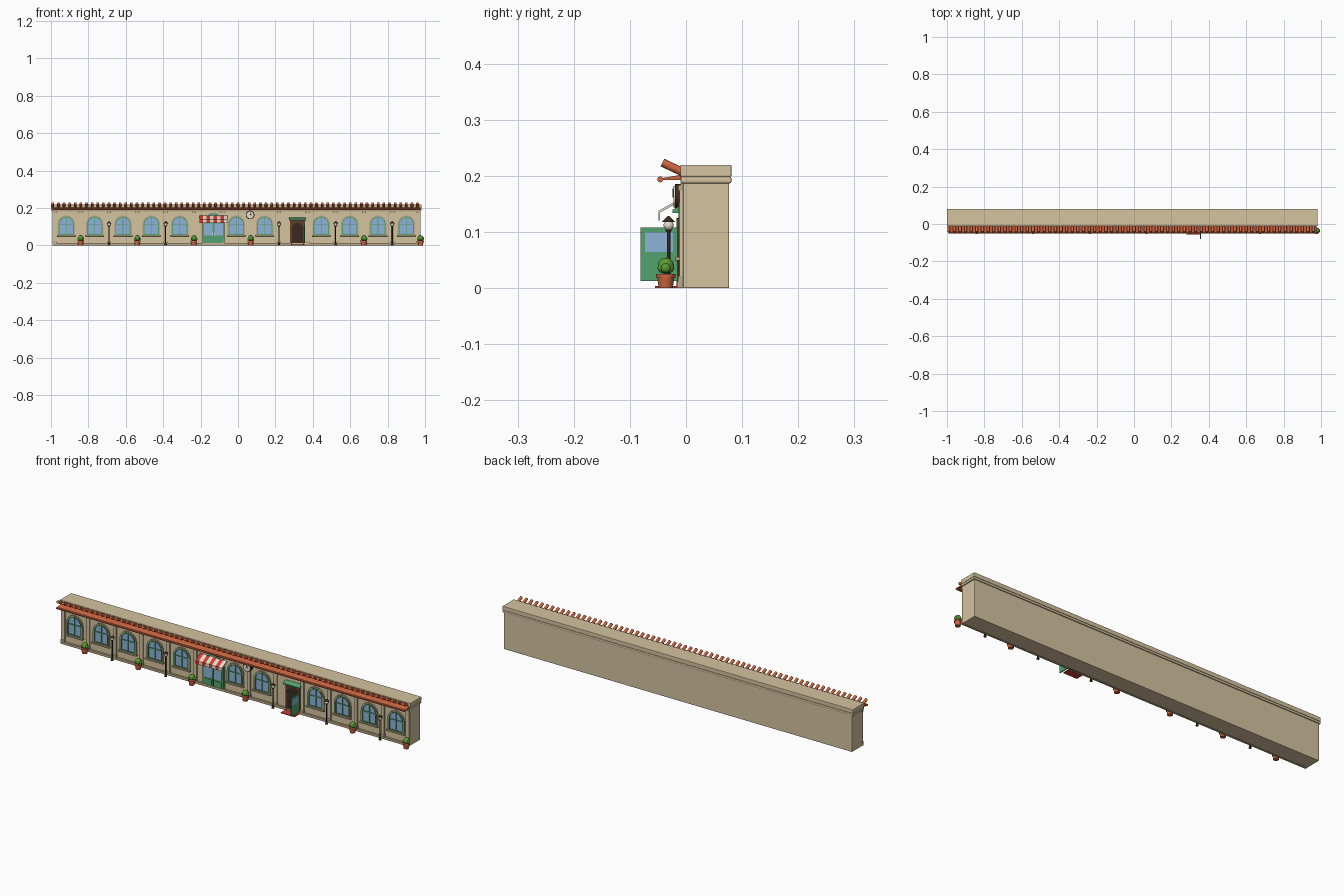
import bpy, bmesh, math
from mathutils import Vector, Matrix

cube = bpy.data.objects.get("Cube")
if cube:
    bpy.data.objects.remove(cube, do_unlink=True)


def material(name, *srgb):
    m = bpy.data.materials.new(name)
    color = [c ** 2.2 for c in srgb] + [1]
    m.diffuse_color = color
    m.use_nodes = True
    m.node_tree.nodes["Principled BSDF"].inputs["Base Color"].default_value = color
    return m


STONE = material("warm stone", .83, .76, .62)
TRIM = material("stone trim", .74, .66, .52)
CLAY = material("terracotta", .80, .40, .26)
PAINT = material("green paint", .33, .63, .43)
GLASS = material("blue glass", .55, .70, .84)
METAL = material("dark metal", .24, .18, .15)
WOOD = material("brown wood", .38, .25, .19)
RED = material("red cloth", .82, .25, .21)
CREAM = material("cream", .93, .89, .80)
LEAF = material("leaf green", .36, .60, .22)


def finish(name, bm, mat, bevel=0):
    bmesh.ops.recalc_face_normals(bm, faces=bm.faces)
    mesh = bpy.data.meshes.new(name)
    bm.to_mesh(mesh)
    bm.free()
    mesh.materials.append(mat)
    ob = bpy.data.objects.new(name, mesh)
    bpy.context.collection.objects.link(ob)
    if bevel:
        mod = ob.modifiers.new("soft edge", 'BEVEL')
        mod.width = bevel
        mod.segments = 2
    return ob


def box(name, x, y, z, mat, bevel=0):
    """Box from three (low, high) ranges."""
    bm = bmesh.new()
    bmesh.ops.create_cube(bm, size=1)
    for v in bm.verts:
        v.co = [r[0] if c < 0 else r[1] for c, r in zip(v.co, (x, y, z))]
    return finish(name, bm, mat, bevel)


def rod(name, start, end, r1, r2, mat, sides=12):
    """Cylinder or cone between two points."""
    a, b = Vector(start), Vector(end)
    turn = (b - a).to_track_quat('Z', 'Y').to_matrix().to_4x4()
    bm = bmesh.new()
    bmesh.ops.create_cone(bm, cap_ends=True, segments=sides, radius1=r1, radius2=r2,
                          depth=(b - a).length,
                          matrix=Matrix.Translation((a + b) / 2) @ turn)
    for f in bm.faces:
        f.smooth = len(f.verts) == 4 and sides > 8
    return finish(name, bm, mat)


def ball(name, center, r, mat):
    bm = bmesh.new()
    bmesh.ops.create_uvsphere(bm, u_segments=14, v_segments=9, radius=r,
                              matrix=Matrix.Translation(center))
    for f in bm.faces:
        f.smooth = True
    return finish(name, bm, mat)


def sweep(name, faces, move, mat):
    """Extrude flat faces, given as point lists, into a solid."""
    bm = bmesh.new()
    for pts in faces:
        bm.faces.new([bm.verts.new(p) for p in pts])
    bmesh.ops.remove_doubles(bm, verts=bm.verts, dist=1e-6)
    out = bmesh.ops.extrude_face_region(bm, geom=bm.faces[:], use_keep_orig=True)
    verts = [g for g in out["geom"] if isinstance(g, bmesh.types.BMVert)]
    bmesh.ops.translate(bm, verts=verts, vec=move)
    return finish(name, bm, mat)


def prism(name, profile, x0, x1, mat):
    return sweep(name, [[(x0, y, z) for y, z in profile]], (x1 - x0, 0, 0), mat)


def arch(name, x, z0, spring, r, front, mat, inner=0):
    """Round-headed panel, or an open arch band when inner is given."""
    def outline(rad):
        arc = [math.pi * i / 14 for i in range(15)]
        pts = [(x + rad * math.cos(a), front, spring + rad * math.sin(a)) for a in arc]
        return [(x + rad, front, z0)] + pts + [(x - rad, front, z0)]
    o = outline(r)
    faces = [o]
    if inner:
        n = outline(inner)
        faces = [(o[i], o[i + 1], n[i + 1], n[i]) for i in range(len(o) - 1)]
    return sweep(name, faces, (0, WALL + .001 - front, 0), mat)


# Main block, cornice and parapet
WALL, LEFT, RIGHT, PITCH = -.005, -.993, .976, .1515
box("building_body", (LEFT, RIGHT), (WALL, .077), (0, .188), STONE, .002)
box("cornice", (-1, .981), (-.010, .081), (.187, .199), STONE, .003)
box("parapet", (-1, .981), (-.010, .081), (.199, .220), STONE, .002)
box("plinth", (LEFT, RIGHT), (-.016, WALL), (0, .012), TRIM, .001)
box("wall_band", (LEFT, RIGHT), (-.010, WALL), (.180, .188), TRIM)

# Eaves and upturned roof tiles
prism("eaves_slab", [(-.044, .193), (-.044, .196), (-.005, .203), (-.005, .193)], LEFT, RIGHT, CLAY)
rod("eaves_roll", (LEFT, -.046, .194), (RIGHT, -.046, .194), .0055, .0055, CLAY, 8)
TILES = 66
for i in range(TILES):
    x = -.99 + i * .03
    rod("roof_tile", (x, -.042, .224), (x, .013, .198), .0075, .0075, CLAY, 10)

# Pilasters between the bays
for j in range(14):
    x = min(max(LEFT + j * PITCH, LEFT + .011), RIGHT - .011)
    box("pilaster", (x - .009, x + .009), (-.012, WALL), (.012, .180), STONE)
    box("pilaster_base", (x - .011, x + .011), (-.014, WALL), (.012, .022), TRIM)
    box("pilaster_capital", (x - .011, x + .011), (-.014, WALL), (.174, .184), TRIM)


def window(x):
    z0, spring = .056, .113
    arch("window_surround", x, z0, spring, .047, -.011, TRIM, .041)
    arch("window_frame", x, z0, spring, .041, -.013, PAINT, .036)
    arch("window_glass", x, z0, spring, .037, -.007, GLASS)
    box("window_mullion", (x - .002, x + .002), (-.011, WALL), (z0, spring + .037), PAINT)
    for z in (z0 + .002, spring - .002):
        box("window_rail", (x - .037, x + .037), (-.011, WALL), (z - .002, z + .002), PAINT)
    box("window_sill", (x - .051, x + .051), (-.019, WALL), (.049, .056), TRIM, .001)


for i in range(13):
    if i not in (5, 8):
        window(-.918 + i * PITCH)

# Shopfront with double doors and fanlight
SHOP = -.131
arch("fanlight_frame", SHOP, .11, .128, .046, -.013, PAINT, .039)
arch("fanlight_glass", SHOP, .11, .128, .040, -.008, GLASS)
box("shopfront", (SHOP - .060, SHOP + .060), (-.014, WALL), (.004, .126), PAINT)
for side in (-1, 1):
    a, b = sorted((SHOP + side * .006, SHOP + side * .050))
    box("shop_door_glass", (a, b), (-.016, -.013), (.052, .116), GLASS)
    box("shop_door_panel", (a, b), (-.017, -.013), (.014, .044), PAINT)
    x = SHOP + side * .003
    rod("shop_door_handle", (x, -.018, .05), (x, -.018, .07), .0015, .0015, CREAM, 8)
box("shop_door_gap", (SHOP - .001, SHOP + .001), (-.015, -.013), (.008, .12), METAL)

# Striped awning
STRIPES, WIDE = 8, .150
slope = [(-.010, .160), (-.049, .138), (-.049, .121), (-.046, .121), (-.046, .135), (-.010, .155)]
for i in range(STRIPES):
    x = SHOP - WIDE / 2 + i * WIDE / STRIPES
    prism("awning_stripe", slope, x, x + WIDE / STRIPES, CREAM if i % 2 else RED)

# Wooden entrance with open door leaf, hood and mat
DOOR = .318
box("entrance_frame", (DOOR - .041, DOOR + .041), (-.013, WALL), (0, .134), WOOD)
arch("entrance_opening", DOOR, .004, .09, .031, -.015, METAL)
arch("entrance_arch", DOOR, .004, .09, .035, -.017, WOOD, .030)
prism("entrance_hood", [(WALL, .150), (-.024, .140), (-.024, .134), (WALL, .134)],
      DOOR - .046, DOOR + .046, PAINT)
box("door_leaf", (.353, .358), (-.081, -.015), (.013, .108), PAINT)
box("door_leaf_glass", (.352, .359), (-.073, -.023), (.065, .099), GLASS)
box("door_mat", (.280, .358), (-.055, -.016), (0, .004), RED)

# Wall clock
CLOCK, HEIGHT = LEFT + 7 * PITCH - .003, .163
rod("clock_case", (CLOCK, -.020, HEIGHT), (CLOCK, WALL, HEIGHT), .023, .023, METAL, 24)
rod("clock_face", (CLOCK, -.022, HEIGHT), (CLOCK, -.019, HEIGHT), .019, .019, CREAM, 24)
rod("clock_hand", (CLOCK, -.023, HEIGHT), (CLOCK, -.023, HEIGHT + .015), .0012, .0012, METAL, 6)
rod("clock_hand", (CLOCK, -.023, HEIGHT), (CLOCK + .009, -.023, HEIGHT), .0012, .0012, METAL, 6)


def lamp(x):
    y = -.031
    rod("lamp_base", (x, y, 0), (x, y, .014), .007, .004, METAL)
    rod("lamp_post", (x, y, .01), (x, y, .104), .003, .003, METAL)
    rod("lamp_collar", (x, y, .100), (x, y, .105), .004, .006, METAL)
    ball("lamp_globe", (x, y, .112), .009, CREAM)
    rod("lamp_cap", (x, y, .118), (x, y, .129), .012, .001, METAL)


def plant(x):
    y = -.036
    rod("pot", (x, y, 0), (x, y, .021), .0125, .0155, CLAY)
    rod("pot_rim", (x, y, .019), (x, y, .025), .0175, .0175, CLAY)
    ball("bush", (x, y, .040), .0145, LEAF)
    for k in range(5):
        a = math.tau * k / 5
        ball("bush_tuft", (x + .010 * math.cos(a), y + .006 * math.sin(a), .036), .009, LEAF)


# Street lamps and potted plants in front of alternate pilasters
for j in (2, 4, 8, 10, 12):
    lamp(LEFT + j * PITCH)
for j in (1, 3, 5, 7, 11, 13):
    plant(LEFT + j * PITCH)
